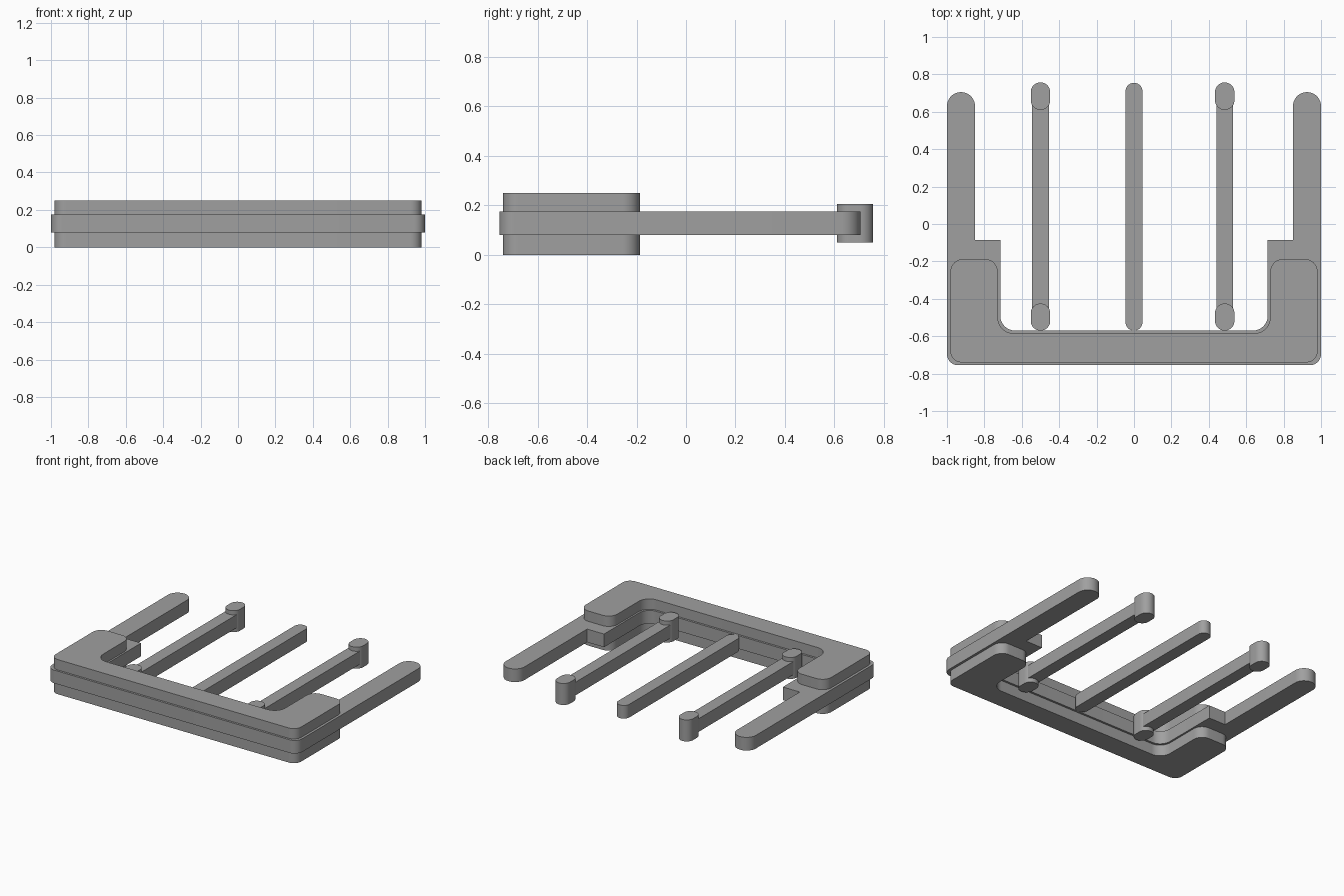
import bpy, bmesh, math
from mathutils import Vector

cube = bpy.data.objects.get("Cube")
if cube:
    bpy.data.objects.remove(cube, do_unlink=True)

grey = bpy.data.materials.new("mid_grey")
grey.use_nodes = True
colour = (0.35, 0.35, 0.35, 1)
grey.diffuse_color = colour
grey.node_tree.nodes["Principled BSDF"].inputs["Base Color"].default_value = colour


def fillet(corners, steps=12):
    """Turn (x, y, radius) corners into a rounded outline."""
    points = []
    for i, (x, y, r) in enumerate(corners):
        p = Vector((x, y))
        if not r:
            points.append(p)
            continue
        a = (Vector(corners[i - 1][:2]) - p).normalized()
        b = (Vector(corners[(i + 1) % len(corners)][:2]) - p).normalized()
        # all corners are right angles
        centre = p + (a + b) * r
        for k in range(steps + 1):
            t = math.pi / 2 * k / steps
            points.append(centre - b * r * math.cos(t) - a * r * math.sin(t))
    return [p for i, p in enumerate(points) if (p - points[i - 1]).length > 1e-5]


def slab(name, corners, bottom, top):
    """Extrude a rounded outline upward."""
    bm = bmesh.new()
    face = bm.faces.new([bm.verts.new((p.x, p.y, bottom)) for p in fillet(corners)])
    extruded = bmesh.ops.extrude_face_region(bm, geom=[face], use_keep_orig=True)["geom"]
    moved = [v for v in extruded if isinstance(v, bmesh.types.BMVert)]
    bmesh.ops.translate(bm, verts=moved, vec=(0, 0, top - bottom))
    bmesh.ops.recalc_face_normals(bm, faces=bm.faces)
    mesh = bpy.data.meshes.new(name)
    bm.to_mesh(mesh)
    bm.free()
    mesh.materials.append(grey)
    obj = bpy.data.objects.new(name, mesh)
    bpy.context.collection.objects.link(obj)
    bpy.ops.object.select_all(action="DESELECT")
    obj.select_set(True)
    bpy.context.view_layer.objects.active = obj
    bpy.ops.object.shade_smooth_by_angle(angle=math.radians(30))
    return obj


def mirrored(half):
    return half + [(-x, y, r) for x, y, r in reversed(half)]


def stadium(x, half_width, front, back):
    r = half_width
    return [(x - r, front, r), (x + r, front, r), (x + r, back, r), (x - r, back, r)]


LOW, HIGH, TOP = 0.08, 0.175, 0.25

# Middle plate with two long side arms
slab("side_arm_plate", mirrored([
    (1, -0.755, 0.06), (1, 0.705, 0.075), (0.85, 0.705, 0.075),
    (0.85, -0.085, 0), (0.715, -0.085, 0), (0.715, -0.57, 0.08)]), LOW, HIGH)

# U-shaped covers below and above the plate
cover = mirrored([(0.982, -0.74, 0.06), (0.982, -0.187, 0.07),
                  (0.728, -0.187, 0.07), (0.728, -0.585, 0.085)])
slab("lower_cover", cover, 0, LOW)
slab("upper_cover", cover, HIGH, TOP)

# Centre bar
slab("centre_bar", stadium(0, 0.045, -0.57, 0.755), LOW, HIGH)

# Outer bars with taller posts at both ends
for side, x in (("right", -0.5), ("left", 0.485)):
    slab(side + "_bar", stadium(x, 0.045, -0.56, 0.745), LOW, HIGH)
    slab(side + "_front_post", stadium(x, 0.052, -0.57, -0.425), 0.05, 0.205)
    slab(side + "_back_post", stadium(x, 0.052, 0.61, 0.757), 0.05, 0.205)
